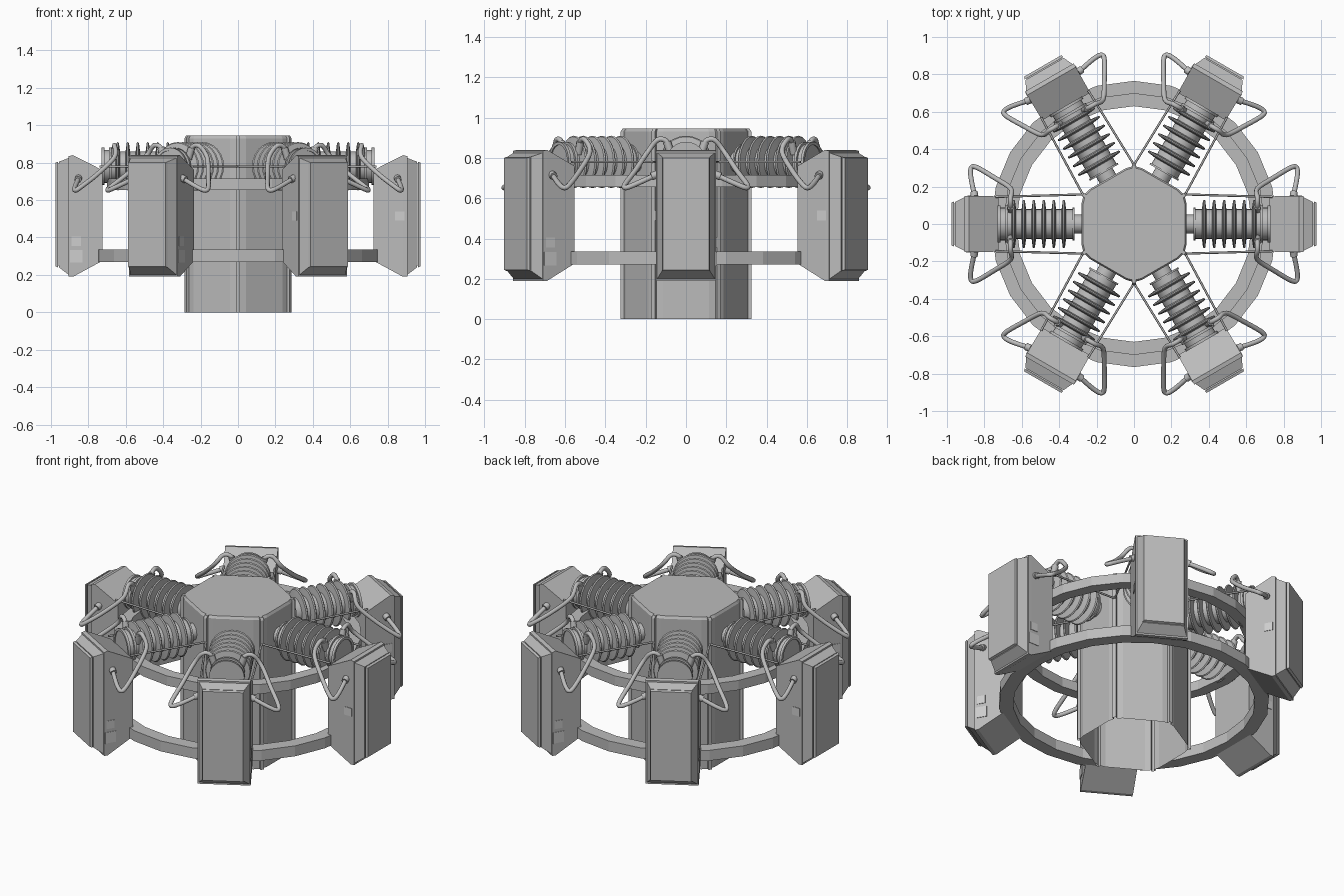
import bpy, bmesh, math
from mathutils import Matrix, Vector

if "Cube" in bpy.data.objects:
    bpy.data.objects.remove(bpy.data.objects["Cube"], do_unlink=True)


def material(name, value):
    m = bpy.data.materials.new(name)
    m.use_nodes = True
    col = (value, value, value, 1)
    m.diffuse_color = col
    m.node_tree.nodes["Principled BSDF"].inputs["Base Color"].default_value = col
    return m


GREY = material("plain grey", 0.5)
PALE = material("pale grey", 0.62)
ARMS = 6


def finish(name, bm, mat=GREY, smooth=None, copies=1):
    """Turn a bmesh into an object, with linked copies turned around z."""
    bmesh.ops.recalc_face_normals(bm, faces=bm.faces)
    mesh = bpy.data.meshes.new(name)
    bm.to_mesh(mesh)
    bm.free()
    mesh.materials.append(mat)
    for i in range(copies):
        ob = bpy.data.objects.new(name if copies == 1 else f"{name}_{i + 1}", mesh)
        bpy.context.collection.objects.link(ob)
        ob.rotation_euler.z = math.tau * i / copies
        if smooth and i == 0:
            bpy.ops.object.select_all(action='DESELECT')
            ob.select_set(True)
            bpy.context.view_layer.objects.active = ob
            bpy.ops.object.shade_smooth_by_angle(angle=math.radians(smooth))


def loft(bm, rings, cap_start=True, cap_end=True, closed=False):
    """Bridge successive rings of points with quads."""
    loops = [[bm.verts.new(p) for p in r] for r in rings]
    pairs = list(zip(loops, loops[1:]))
    if closed:
        pairs.append((loops[-1], loops[0]))
    n = len(loops[0])
    for a, b in pairs:
        for i in range(n):
            j = (i + 1) % n
            bm.faces.new((a[i], a[j], b[j], b[i]))
    if not closed and cap_start:
        bm.faces.new(loops[0])
    if not closed and cap_end:
        bm.faces.new(loops[-1])


def pod_ring(r, half, low, high):
    return [(r, -half, low), (r, half, low), (r, half, high), (r, -half, high)]


def lathe(bm, profile, z, segs=24):
    """Spin (distance, radius) pairs around a radial axis at height z."""
    loft(bm, [[(x, rad * math.cos(math.tau * i / segs),
                z + rad * math.sin(math.tau * i / segs)) for i in range(segs)]
              for x, rad in profile])


def tube(bm, path, radius, sides=8):
    pts = [Vector(p) for p in path]
    rings = []
    for i, p in enumerate(pts):
        d = (pts[min(i + 1, len(pts) - 1)] - pts[max(i - 1, 0)]).normalized()
        rot = d.to_track_quat('Z', 'Y').to_matrix()
        rings.append([p + rot @ Vector((radius * math.cos(math.tau * k / sides),
                                        radius * math.sin(math.tau * k / sides), 0))
                      for k in range(sides)])
    loft(bm, rings)


def rounded(path, steps=5):
    """Catmull-Rom interpolation through the points."""
    p = [Vector(q) for q in path]
    p = [2 * p[0] - p[1]] + p + [2 * p[-1] - p[-2]]
    out = []
    for a, b, c, d in zip(p, p[1:], p[2:], p[3:]):
        for s in range(steps):
            t = s / steps
            out.append(0.5 * (2 * b + (c - a) * t + (2 * a - 5 * b + 4 * c - d) * t ** 2
                              + (3 * b - a - 3 * c + d) * t ** 3))
    return out + [p[-2]]


# Central column: six flat panels with narrow ridges between, open underneath
def column_ring(z, scale=1):
    ring = []
    for k in range(ARMS):
        for deg, rad in ((-22, .302), (22, .302), (28.2, .308), (28.2, .325),
                         (31.8, .325), (31.8, .308)):
            a = math.radians(60 * k + deg)
            ring.append((rad * scale * math.cos(a), rad * scale * math.sin(a), z))
    return ring


bm = bmesh.new()
loft(bm, [column_ring(0), column_ring(.93), column_ring(.945, .97)], cap_start=False)
finish("central_column", bm)

# Two faceted support rings
for name, inner, outer, low, high in (("upper_ring", .63, .70, .655, .715),
                                      ("lower_ring", .685, .765, .27, .335)):
    bm = bmesh.new()
    rings = []
    for i in range(24):
        a = math.tau * i / 24
        c, s = math.cos(a), math.sin(a)
        rings.append([(r * c, r * s, z) for r, z in
                      ((inner, low), (outer, low), (outer, high), (inner, high))])
    loft(bm, rings, closed=True)
    finish(name, bm)

# Outer pods: wedge body, chamfered cover and face plate
bm = bmesh.new()
loft(bm, [pod_ring(.725, .148, .275, .76), pod_ring(.882, .15, .19, .84),
          pod_ring(.905, .15, .19, .835)])
finish("pod_body", bm, copies=ARMS)
bm = bmesh.new()
loft(bm, [pod_ring(.905, .143, .2, .825), pod_ring(.957, .118, .24, .805),
          pod_ring(.957, .11, .25, .795), pod_ring(.962, .11, .25, .795),
          pod_ring(.962, .12, .24, .805), pod_ring(.976, .115, .245, .8)])
finish("pod_cover", bm, copies=ARMS)

# Small pale labels on the pod sides
bm = bmesh.new()
for side, z, size in ((-1, .515, .05), (1, .38, .05), (1, .3, .068)):
    bmesh.ops.create_cube(bm, size=1, matrix=Matrix.Translation((.865, side * .15, z))
                          @ Matrix.Diagonal((size, .006, size, 1)))
finish("pod_labels", bm, PALE, copies=ARMS)

# Finned insulators between column and pods
AXIS = .78
profile = [(.27, .05), (.318, .05), (.318, .088), (.328, .088), (.328, .08)]
for k in range(6):
    x = .375 + .0535 * k
    profile += [(x - .012, .08), (x - .006, .125), (x, .13), (x + .006, .125), (x + .012, .08)]
profile += [(.675, .08), (.675, .1), (.69, .1), (.69, .088), (.715, .088),
            (.715, .1), (.73, .1), (.73, .085), (.724, .085)]
bm = bmesh.new()
lathe(bm, profile, AXIS)
finish("finned_insulator", bm, smooth=30, copies=ARMS)

# Bent hoses with end fittings, and thin tie rods, on both sides of each arm
hoses, fittings, rods = bmesh.new(), bmesh.new(), bmesh.new()
HOSE = [(.66, .075, .82), (.66, .095, .88), (.66, .14, .89), (.66, .19, .83),
        (.75, .25, .74), (.84, .302, .67), (.87, .3, .652), (.872, .25, .67),
        (.85, .14, .72)]
for side in (-1, 1):
    path = [(x, side * y, z) for x, y, z in HOSE]
    tube(hoses, rounded(path), .013)
    tube(fittings, path[:2], .02)
    tube(fittings, [(.852, side * .145, .718), (.856, side * .172, .708)], .02)
    tube(rods, [(.275, side * .158, AXIS), (.74, side * .145, AXIS)], .006, 6)
finish("hoses", hoses, smooth=50, copies=ARMS)
finish("hose_fittings", fittings, smooth=50, copies=ARMS)
finish("tie_rods", rods, smooth=70, copies=ARMS)
